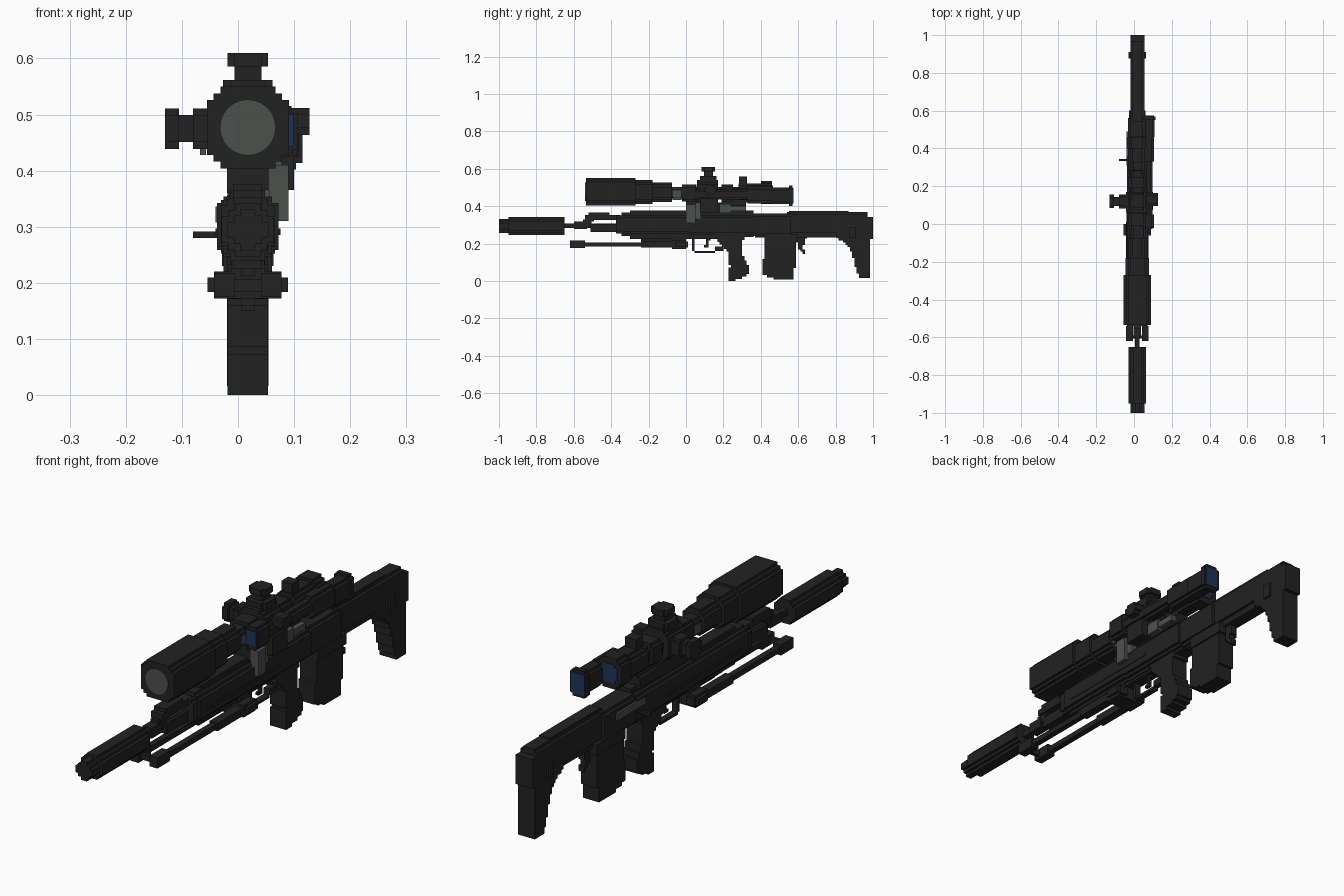
import bpy, bmesh, math

V = 0.012      # voxel step
CX = 0.0175    # centre plane of the rifle

def material(name, col):
    m = bpy.data.materials.new(name)
    m.diffuse_color = (*col, 1)
    return m

DARK = material("matte black", (0.016, 0.016, 0.016))
GREY = material("green grey", (0.073, 0.082, 0.075))
BLUE = material("lens blue", (0.013, 0.034, 0.10))

def prism(name, pts, axis, a, b, mat=DARK):
    """Extrude a 2D outline along an axis: x uses (y,z), y uses (x,z), z uses (x,y)."""
    place = {"x": lambda p, t: (t, p[0], p[1]),
             "y": lambda p, t: (p[0], t, p[1]),
             "z": lambda p, t: (p[0], p[1], t)}[axis]
    bm = bmesh.new()
    lo = [bm.verts.new(place(p, a)) for p in pts]
    hi = [bm.verts.new(place(p, b)) for p in pts]
    n = len(pts)
    bm.faces.new(lo)
    bm.faces.new(hi)
    for i in range(n):
        bm.faces.new((lo[i], lo[(i + 1) % n], hi[(i + 1) % n], hi[i]))
    bmesh.ops.recalc_face_normals(bm, faces=bm.faces)
    me = bpy.data.meshes.new(name)
    bm.to_mesh(me)
    bm.free()
    me.materials.append(mat)
    ob = bpy.data.objects.new(name, me)
    bpy.context.collection.objects.link(ob)
    return ob

def box(name, x0, x1, y0, y1, z0, z1, mat=DARK):
    return prism(name, [(x0, z0), (x1, z0), (x1, z1), (x0, z1)], "y", y0, y1, mat)

def stepped(cx, cy, rx, ry, n):
    """Rectangle outline whose corners are cut by n voxel stairs."""
    corner = [(rx, ry - n * V)]
    for i in range(n):
        corner.append((rx - (i + 1) * V, ry - (n - i) * V))
        corner.append((rx - (i + 1) * V, ry - (n - i - 1) * V))
    out = []
    for sx, sy in ((1, 1), (-1, 1), (-1, -1), (1, -1)):
        pts = [(cx + sx * x, cy + sy * y) for x, y in corner]
        out += pts if sx * sy > 0 else pts[::-1]
    return out

def tube(name, y0, y1, z0, z1, hw, n=1, cx=CX, mat=DARK):
    return prism(name, stepped(cx, (z0 + z1) / 2, hw, (z1 - z0) / 2, n), "y", y0, y1, mat)

def lerp(line, z):
    for (ya, za), (yb, zb) in zip(line, line[1:]):
        if za <= z <= zb:
            return ya + (yb - ya) * (z - za) / (zb - za)
    return line[-1][0] if z > line[-1][1] else line[0][0]

def stairs(name, front, back, x0, x1, mat=DARK):
    """Voxel stair slab between two (y,z) edge lines listed from bottom to top."""
    z0, z1 = front[0][1], front[-1][1]
    n = max(1, round((z1 - z0) / V))
    f, b = [], []
    for i in range(n):
        za, zb = z0 + (z1 - z0) * i / n, z0 + (z1 - z0) * (i + 1) / n
        for line, dest in ((front, f), (back, b)):
            y = round(lerp(line, (za + zb) / 2) / V) * V
            dest += [(y, za), (y, zb)]
    return prism(name, f + b[::-1], "x", x0, x1, mat)

# Suppressor and barrel
tube("suppressor_body", -0.95, -0.65, 0.247, 0.342, 0.047, 2)
tube("suppressor_tip", -1.0, -0.95, 0.257, 0.332, 0.037, 2)
tube("barrel", -0.65, -0.3, 0.283, 0.307, 0.012, 0)
tube("barrel_collar", -0.60, -0.53, 0.277, 0.318, 0.02, 0)

# Gas block, front sight and lower rod ahead of the handguard
stairs("front_sight_ramp", [(-0.60, 0.295), (-0.53, 0.34)], [(-0.52, 0.295), (-0.48, 0.34)], 0.0, 0.036)
box("gas_tube", -0.008, 0.043, -0.54, -0.35, 0.327, 0.352)
box("gas_block", -0.008, 0.043, -0.52, -0.41, 0.327, 0.366)
tube("barrel_sleeve", -0.51, -0.35, 0.262, 0.305, 0.024, 0)

# Handguard and receiver
tube("handguard_nose", -0.375, -0.345, 0.255, 0.35, 0.048, 1)
tube("handguard", -0.345, 0.02, 0.24, 0.366, 0.055, 2)
tube("receiver", 0.02, 0.36, 0.235, 0.366, 0.055, 2)
tube("receiver_rear", 0.36, 0.56, 0.24, 0.36, 0.048, 1)
box("underside_rib", -0.008, 0.043, -0.30, 0.25, 0.225, 0.245)
box("top_rail", -0.008, 0.043, -0.30, 0.36, 0.36, 0.376)
for i, s in enumerate((-1, 1)):
    x = CX + s * 0.055
    box(f"handguard_groove_strip_{i}", x - 0.003, x + 0.003, -0.30, 0.16, 0.285, 0.297)
box("ejection_panel", CX - 0.058, CX - 0.05, 0.31, 0.49, 0.308, 0.336, GREY)
box("bolt_handle", -0.08, -0.03, 0.333, 0.345, 0.28, 0.292)

# Stock and butt
tube("stock", 0.54, 0.97, 0.245, 0.368, 0.037, 1)
box("stock_lower", -0.008, 0.043, 0.37, 0.84, 0.232, 0.25)
stairs("butt", [(0.925, 0.016), (0.90, 0.10), (0.875, 0.18), (0.80, 0.24), (0.80, 0.30)],
       [(0.985, 0.016), (0.985, 0.30)], CX - 0.037, CX + 0.037)
box("butt_pad", CX - 0.037, CX + 0.037, 0.96, 1.0, 0.225, 0.342)
box("cheek_rest", CX - 0.024, CX + 0.024, 0.55, 0.87, 0.36, 0.374)
for i, s in enumerate((-1, 1)):
    x = CX + s * 0.038
    box(f"stock_latch_{i}", x - 0.008, x + 0.008, 0.875, 0.91, 0.23, 0.29)

# Pistol grip, trigger and guard
stairs("pistol_grip", [(0.225, 0.0), (0.235, 0.08), (0.225, 0.15), (0.185, 0.20), (0.15, 0.245)],
       [(0.255, 0.0), (0.33, 0.035), (0.34, 0.075), (0.295, 0.15), (0.31, 0.245)], CX - 0.036, CX + 0.036)
box("guard_bottom", 0.005, 0.03, 0.045, 0.155, 0.15, 0.16)
box("guard_front", 0.005, 0.03, 0.033, 0.045, 0.16, 0.24)
box("guard_back", 0.005, 0.03, 0.155, 0.20, 0.16, 0.185)
stairs("trigger", [(0.10, 0.18), (0.115, 0.24)], [(0.112, 0.18), (0.14, 0.24)], 0.011, 0.024)

# Magazine and release
stairs("magazine", [(0.48, 0.008), (0.41, 0.036), (0.42, 0.25)],
       [(0.58, 0.008), (0.588, 0.25)], CX - 0.036, CX + 0.036)
box("magazine_collar", CX - 0.043, CX + 0.043, 0.42, 0.60, 0.205, 0.25)
stairs("magazine_release", [(0.625, 0.145), (0.60, 0.18), (0.60, 0.24)],
       [(0.64, 0.145), (0.625, 0.18), (0.645, 0.24)], 0.005, 0.03)

# Folded bipod
for i, s in enumerate((-1, 1)):
    x = CX + s * 0.042
    box(f"bipod_foot_{i}", x - 0.018, x + 0.018, -0.62, -0.54, 0.176, 0.218)
    box(f"bipod_leg_{i}", x - 0.012, x + 0.012, -0.54, -0.22, 0.185, 0.207)
    box(f"bipod_upper_leg_{i}", x - 0.018, x + 0.018, -0.24, 0.01, 0.18, 0.212)
    box(f"bipod_hinge_ear_{i}", x + s * 0.016 - 0.014, x + s * 0.016 + 0.014, -0.06, 0.0, 0.184, 0.21)
box("bipod_crossbar", CX - 0.03, CX + 0.03, -0.605, -0.59, 0.185, 0.207)
box("bipod_hinge", CX - 0.06, CX + 0.06, -0.075, 0.0, 0.172, 0.22)
box("bipod_mount", CX - 0.03, CX + 0.03, -0.075, 0.0, 0.215, 0.245)
box("bipod_spring", CX - 0.012, CX + 0.012, -0.24, 0.0, 0.212, 0.228)

# Main scope: sections are y0, y1, z0, z1, half width, corner stairs
for name, *s in (("scope_objective", -0.535, -0.27, 0.404, 0.55, 0.073, 2),
                 ("scope_bell", -0.27, -0.18, 0.412, 0.54, 0.062, 2),
                 ("scope_bell_neck", -0.18, -0.075, 0.423, 0.527, 0.05, 2),
                 ("scope_tube", -0.075, 0.40, 0.437, 0.503, 0.034, 1),
                 ("scope_front_ring", -0.01, 0.055, 0.425, 0.517, 0.046, 1),
                 ("scope_saddle", 0.06, 0.17, 0.412, 0.54, 0.06, 2),
                 ("scope_rear_ring", 0.19, 0.25, 0.425, 0.517, 0.046, 1),
                 ("scope_zoom_ring", 0.28, 0.40, 0.42, 0.522, 0.05, 2),
                 ("scope_eyepiece", 0.40, 0.46, 0.412, 0.535, 0.055, 2)):
    tube(name, *s)
tube("scope_grey_band", -0.07, -0.027, 0.433, 0.495, 0.036, 1, mat=GREY)
disc = [(CX + 0.05 * math.cos(math.tau * i / 24), 0.477 + 0.05 * math.sin(math.tau * i / 24)) for i in range(24)]
prism("objective_lens", disc, "y", -0.539, -0.533, GREY)
tube("eyepiece_lens", 0.458, 0.464, 0.436, 0.511, 0.037, 1, mat=BLUE)

# Scope turrets
ty = 0.12
prism("top_turret_base", stepped(CX, ty, 0.044, 0.044, 1), "z", 0.53, 0.562)
prism("top_turret_neck", stepped(CX, ty, 0.024, 0.024, 0), "z", 0.56, 0.588)
prism("top_turret_cap", stepped(CX, ty, 0.036, 0.036, 1), "z", 0.586, 0.61)
prism("left_turret_base", stepped(ty, 0.475, 0.037, 0.036, 1), "x", -0.08, -0.035)
prism("left_turret_neck", stepped(ty, 0.475, 0.024, 0.024, 0), "x", -0.106, -0.08)
prism("left_turret_cap", stepped(ty, 0.475, 0.036, 0.036, 1), "x", -0.13, -0.105)
prism("right_turret_cap", stepped(0.13, 0.488, 0.034, 0.024, 1), "x", 0.07, 0.127)
box("turret_stop_pin", -0.068, -0.057, 0.11, 0.13, 0.428, 0.452, GREY)
prism("rear_turret", stepped(CX, 0.305, 0.024, 0.022, 0), "z", 0.51, 0.56)

# Small second sight on the right side of the scope
SX = 0.077
tube("side_sight_front", -0.022, 0.05, 0.425, 0.515, 0.03, 1, SX)
tube("side_sight_tube", 0.05, 0.33, 0.435, 0.49, 0.022, 1, SX)
tube("side_sight_body", 0.33, 0.46, 0.415, 0.505, 0.028, 1, SX)
tube("side_sight_eyepiece", 0.46, 0.55, 0.412, 0.50, 0.032, 1, SX)
tube("side_sight_eyecup", 0.55, 0.57, 0.402, 0.51, 0.038, 1, SX)
tube("side_sight_front_lens", -0.026, -0.02, 0.443, 0.50, 0.022, 0, SX, BLUE)
tube("side_sight_rear_lens", 0.566, 0.574, 0.414, 0.498, 0.03, 0, SX, BLUE)

# Scope mounts
for name, y0, y1 in (("front", 0.0, 0.075), ("rear", 0.19, 0.32)):
    box(f"{name}_mount_foot", -0.02, 0.055, y0, y1, 0.366, 0.405)
    box(f"{name}_mount_post", -0.008, 0.043, y0, y1, 0.40, 0.44)
box("centre_mount", -0.02, 0.055, 0.075, 0.19, 0.36, 0.42)
box("front_mount_clamp", 0.055, 0.09, 0.0, 0.05, 0.31, 0.41, GREY)
box("front_mount_tab", 0.043, 0.078, 0.05, 0.08, 0.335, 0.42, GREY)
box("rear_mount_clamp", 0.055, 0.08, 0.18, 0.24, 0.365, 0.412, GREY)
box("rear_mount_tab", 0.055, 0.075, 0.24, 0.32, 0.375, 0.40, GREY)
box("side_sight_bracket", 0.055, 0.10, 0.075, 0.17, 0.366, 0.44)
